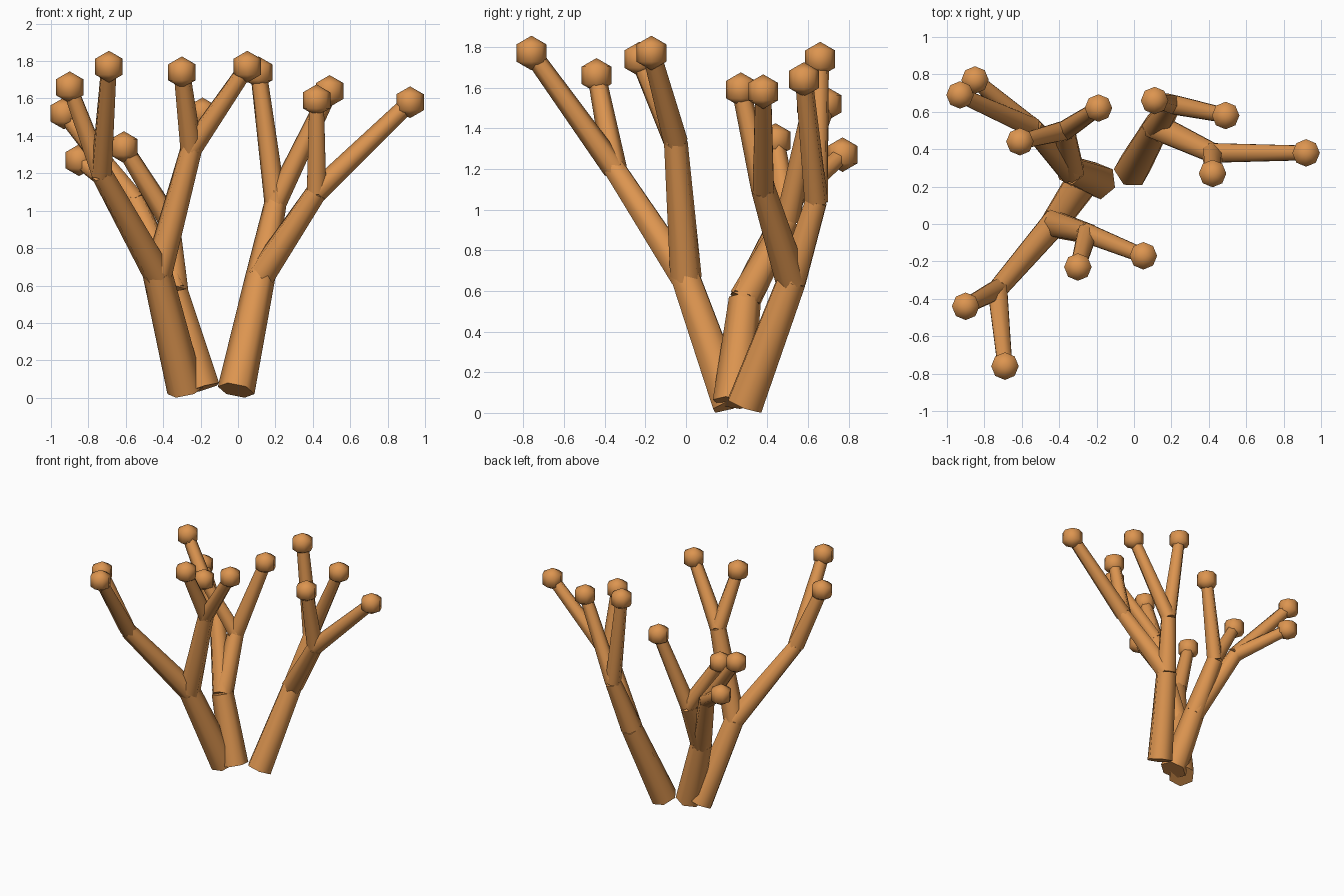
import bpy
import math
from mathutils import Vector

if "Cube" in bpy.data.objects:
    bpy.data.objects.remove(bpy.data.objects["Cube"], do_unlink=True)

orange = bpy.data.materials.new("coral_orange")
orange.use_nodes = True
COLOUR = (0.72, 0.30, 0.08, 1)
orange.diffuse_color = COLOUR
orange.node_tree.nodes["Principled BSDF"].inputs["Base Color"].default_value = COLOUR


def finish(name):
    obj = bpy.context.object
    obj.name = name
    obj.data.materials.append(orange)
    bpy.ops.object.shade_smooth_by_angle(angle=math.radians(65))
    return obj


def limb(name, start, end, r_start, r_end):
    """Tapered six-sided segment between two points."""
    a, b = Vector(start), Vector(end)
    axis = b - a
    bpy.ops.mesh.primitive_cone_add(vertices=6, radius1=r_start, radius2=r_end,
                                    depth=axis.length, location=(a + b) / 2)
    obj = finish(name)
    obj.rotation_euler = axis.to_track_quat('Z', 'Y').to_euler()


def bud(name, centre):
    """Faceted round tip."""
    bpy.ops.mesh.primitive_uv_sphere_add(segments=8, ring_count=3, radius=0.085,
                                         location=centre)
    finish(name)


# Each trunk: base, fork, then two branches given as (joint, twig tips)
TRUNKS = {
    "left": ((-0.01, 0.29, 0.04), (0.12, 0.52, 0.65), [
        ((0.20, 0.64, 1.04), [(0.11, 0.66, 1.74), (0.49, 0.58, 1.64)]),
        ((0.42, 0.38, 1.10), [(0.92, 0.38, 1.58), (0.42, 0.27, 1.59)])]),
    "front": ((-0.28, 0.22, 0.04), (-0.43, 0.00, 0.66), [
        ((-0.73, -0.35, 1.20), [(-0.69, -0.76, 1.77), (-0.90, -0.44, 1.66)]),
        ((-0.25, -0.05, 1.33), [(0.05, -0.17, 1.77), (-0.30, -0.23, 1.74)])]),
    "back": ((-0.19, 0.23, 0.05), (-0.34, 0.29, 0.56), [
        ((-0.55, 0.52, 1.05), [(-0.85, 0.77, 1.27), (-0.93, 0.69, 1.52)]),
        ((-0.37, 0.50, 0.95), [(-0.61, 0.44, 1.34), (-0.19, 0.62, 1.52)])]),
}

for side, (base, fork, branches) in TRUNKS.items():
    limb(f"{side}_trunk", base, fork, 0.10, 0.08)
    for i, (joint, tips) in enumerate(branches, 1):
        limb(f"{side}_branch_{i}", fork, joint, 0.08, 0.06)
        for j, tip in enumerate(tips, 1):
            limb(f"{side}_twig_{i}_{j}", joint, tip, 0.06, 0.045)
            bud(f"{side}_bud_{i}_{j}", tip)
